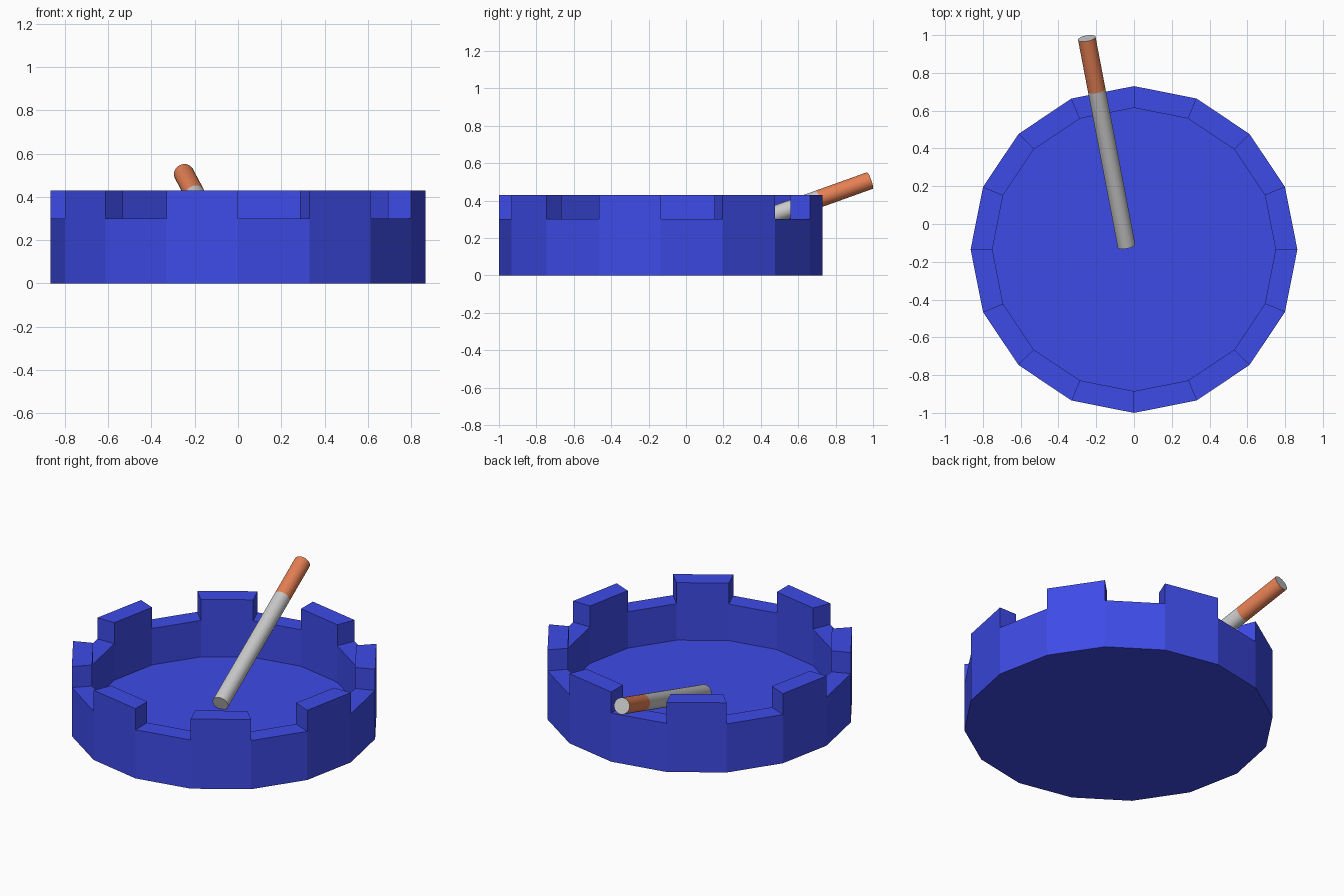
import bpy, bmesh, math
from mathutils import Vector

if "Cube" in bpy.data.objects:
    bpy.data.objects.remove(bpy.data.objects["Cube"])

SIDES = 16
CENTRE = Vector((0, -0.135, 0))
R_OUT, R_IN = 0.865, 0.75
FLOOR, NOTCH, TOP = 0.075, 0.30, 0.43


def material(name, rgb):
    m = bpy.data.materials.new(name)
    m.diffuse_color = (*rgb, 1)
    m.use_nodes = True
    m.node_tree.nodes["Principled BSDF"].inputs["Base Color"].default_value = m.diffuse_color
    return m


def add_object(name, bm, mats):
    bmesh.ops.recalc_face_normals(bm, faces=bm.faces)
    me = bpy.data.meshes.new(name)
    bm.to_mesh(me)
    bm.free()
    ob = bpy.data.objects.new(name, me)
    bpy.context.collection.objects.link(ob)
    for m in mats:
        me.materials.append(m)
    return ob


blue = material("blue_glaze", (0.048, 0.07, 0.8))
orange = material("filter_orange", (0.8, 0.22, 0.09))
grey = material("paper_grey", (0.8, 0.8, 0.8))

# Bowl: a turned 16-sided cup with a flat floor
bm = bmesh.new()


def ring(r, z):
    step = math.tau / SIDES
    return [bm.verts.new(CENTRE + Vector((r * math.cos(i * step), r * math.sin(i * step), z)))
            for i in range(SIDES)]


rings = [ring(R_OUT, 0), ring(R_OUT, NOTCH), ring(R_IN, NOTCH), ring(R_IN, FLOOR)]
rim = []
for k, (a, b) in enumerate(zip(rings, rings[1:])):
    for i in range(SIDES):
        j = (i + 1) % SIDES
        f = bm.faces.new((a[i], a[j], b[j], b[i]))
        if k == 1:
            rim.append(f)
bm.faces.new(rings[0])
bm.faces.new(rings[-1])

# Raised blocks on every second rim segment
raised = bmesh.ops.extrude_discrete_faces(bm, faces=rim[1::2])["faces"]
# close each block with walls between the rim segment and its raised copy
for f in raised:
    top = list(f.verts)
    base = [bm.verts.new(v.co) for v in top]
    for v in top:
        v.co.z = TOP
    for i in range(4):
        j = (i + 1) % 4
        bm.faces.new((base[i], base[j], top[j], top[i]))
bmesh.ops.remove_doubles(bm, verts=bm.verts, dist=1e-5)
add_object("ashtray_bowl", bm, [blue])

# Cigarette: paper tube and filter along one sloping axis
LOW, HIGH = Vector((-0.04, -0.115, 0.113)), Vector((-0.25, 0.983, 0.507))
RADIUS, SEG = 0.047, 32


def tube(name, start, end, cap_start, cap_end, mats):
    bm = bmesh.new()
    bmesh.ops.create_cone(bm, cap_ends=True, segments=SEG, radius1=RADIUS,
                          radius2=RADIUS, depth=(end - start).length)
    caps = [f for f in bm.faces if len(f.verts) > 4]
    drop = []
    for f in caps:
        f.material_index = len(mats) - 1
        keep = cap_end if f.calc_center_median().z > 0 else cap_start
        if not keep:
            drop.append(f)
    bmesh.ops.delete(bm, geom=drop, context='FACES_ONLY')
    ob = add_object(name, bm, mats)
    ob.rotation_euler = (end - start).to_track_quat('Z', 'Y').to_euler()
    ob.location = (start + end) / 2
    bpy.ops.object.select_all(action='DESELECT')
    bpy.context.view_layer.objects.active = ob
    ob.select_set(True)
    bpy.ops.object.shade_smooth_by_angle(angle=math.radians(40))


joint = LOW.lerp(HIGH, 0.75)
tube("cigarette_paper", LOW, joint, True, False, [grey])
tube("cigarette_filter", joint, HIGH, False, True, [orange, grey])
